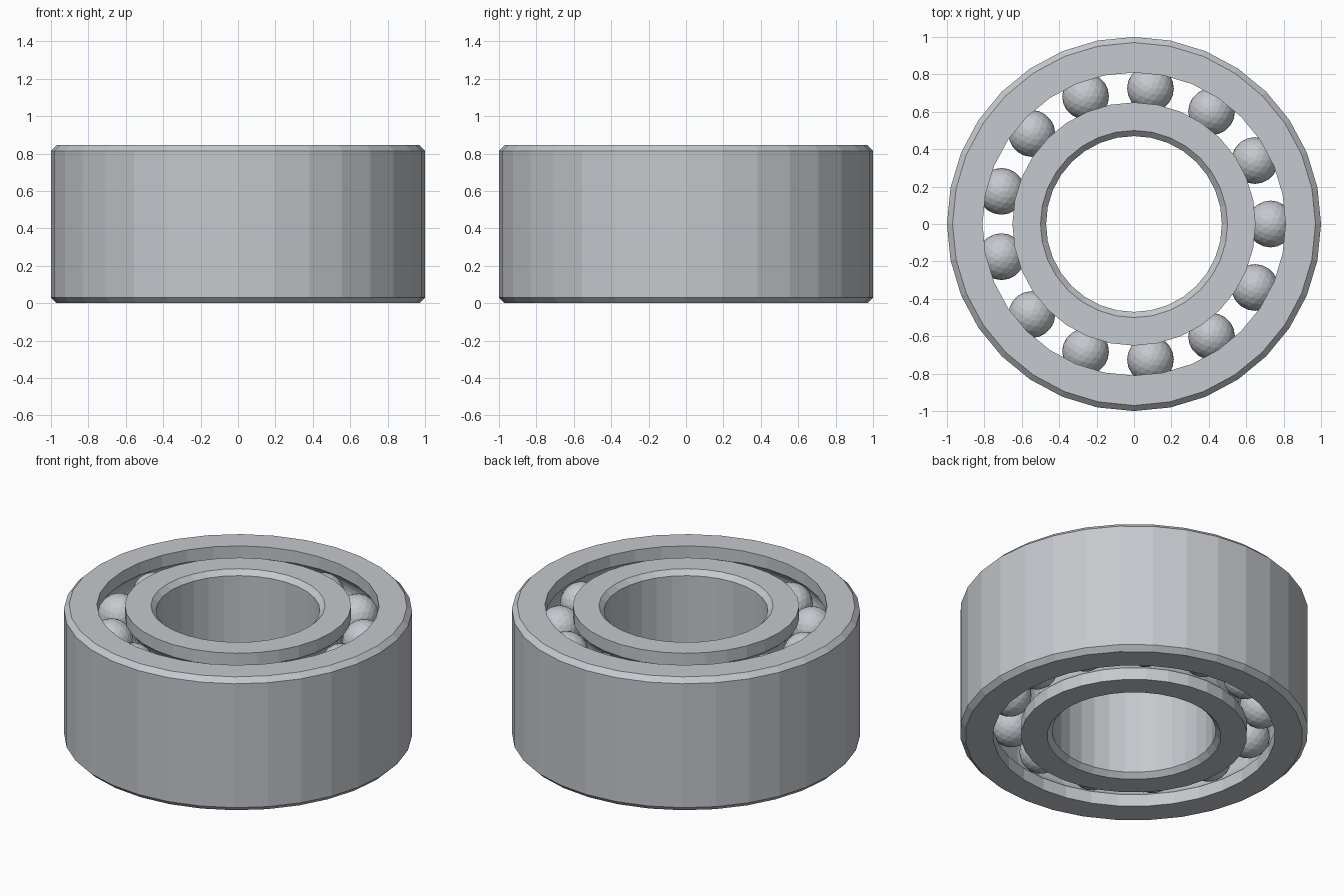
import bpy, bmesh
from math import sin, cos, asin, pi, tau
from mathutils import Matrix, Vector

cube = bpy.data.objects.get("Cube")
if cube:
    bpy.data.objects.remove(cube)

HEIGHT = 0.845
CHAMFER = 0.03
SEGMENTS = 32
BALLS = 13
PITCH = 0.73
BALL_R = 0.125
GROOVE_R = 0.13
ROWS = {"lower": 0.18, "upper": HEIGHT - 0.18}

steel = bpy.data.materials.new("steel grey")
steel.use_nodes = True
colour = (0.56, 0.58, 0.61, 1)
steel.diffuse_color = colour
steel.node_tree.nodes["Principled BSDF"].inputs["Base Color"].default_value = colour


def add_object(name, bm):
    mesh = bpy.data.meshes.new(name)
    bm.to_mesh(mesh)
    bm.free()
    mesh.materials.append(steel)
    obj = bpy.data.objects.new(name, mesh)
    bpy.context.collection.objects.link(obj)


def race_profile(edge_r):
    """Ball-side wall from bottom to top, with one round groove per row."""
    side = 1 if edge_r > PITCH else -1
    half = asin(abs(edge_r - PITCH) / GROOVE_R)
    steps = 8
    points = [(edge_r, 0)]
    for z in ROWS.values():
        for i in range(steps + 1):
            a = pi - half - (pi - 2 * half) * i / steps
            points.append((PITCH + side * GROOVE_R * sin(a), z + GROOVE_R * cos(a)))
    return points + [(edge_r, HEIGHT)]


def chamfered_wall(wall_r, face_r):
    """Chamfered plain wall from top to bottom."""
    return [(face_r, HEIGHT), (wall_r, HEIGHT - CHAMFER), (wall_r, CHAMFER), (face_r, 0)]


def lathe(name, profile):
    bm = bmesh.new()
    rings = []
    for i in range(SEGMENTS):
        a = tau * i / SEGMENTS
        rings.append([bm.verts.new((r * cos(a), r * sin(a), z)) for r, z in profile])
    n = len(profile)
    for i, ring in enumerate(rings):
        following = rings[(i + 1) % SEGMENTS]
        for j in range(n):
            k = (j + 1) % n
            bm.faces.new((ring[j], following[j], following[k], ring[k]))
    bmesh.ops.recalc_face_normals(bm, faces=bm.faces)
    add_object(name, bm)


# Outer and inner rings
lathe("outer_ring", race_profile(0.81) + chamfered_wall(1.0, 1.0 - CHAMFER))
lathe("inner_ring", race_profile(0.65) + chamfered_wall(0.47, 0.47 + CHAMFER))

# Two rows of faceted balls
for row, z in ROWS.items():
    bm = bmesh.new()
    for i in range(BALLS):
        a = tau * i / BALLS
        spot = Vector((PITCH * cos(a), PITCH * sin(a), z))
        bmesh.ops.create_icosphere(bm, subdivisions=3, radius=BALL_R,
                                   matrix=Matrix.Translation(spot))
    add_object(row + "_ball_row", bm)
